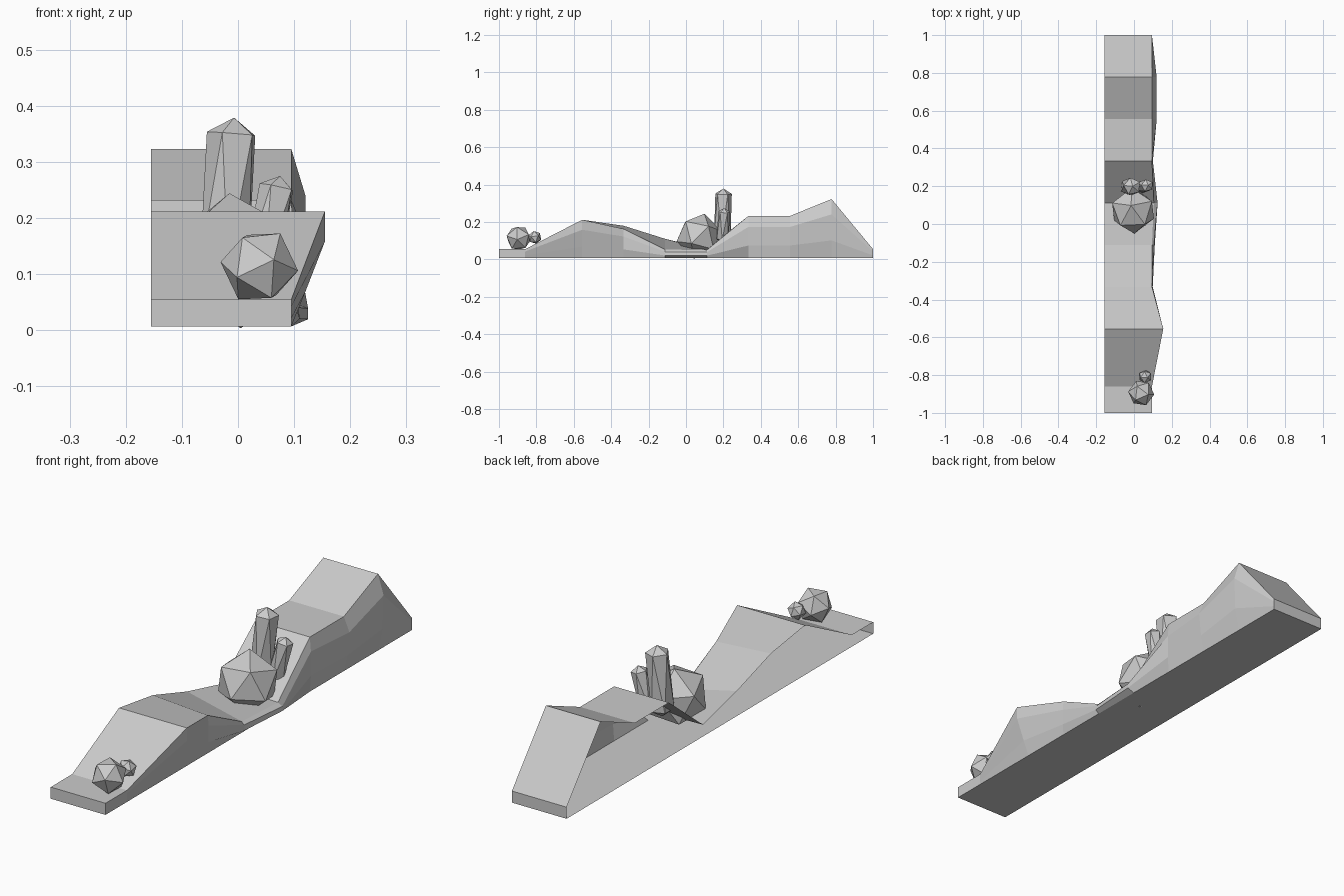
import bpy, bmesh
from math import radians
from mathutils import Matrix, Vector, Euler

if "Cube" in bpy.data.objects:
    bpy.data.objects.remove(bpy.data.objects["Cube"])

LEFT, RIGHT, BASE = -0.155, 0.095, 0.007


def finish(name, bm):
    mesh = bpy.data.meshes.new(name)
    bm.to_mesh(mesh)
    bm.free()
    ob = bpy.data.objects.new(name, mesh)
    bpy.context.collection.objects.link(ob)
    return ob


# Ground strip: each station is y, left top z, right top z,
# and outward bulges of the bank at top, upper, lower rows
stations = [
    (-1.00, 0.055, 0.055, (0, 0, 0)),
    (-0.86, 0.055, 0.055, (0, 0, 0)),
    (-0.555, 0.212, 0.212, (.06, .06, .025)),
    (-0.333, 0.180, 0.163, (0, .004, .004)),
    (-0.111, 0.110, 0.053, (0, .01, .015)),
    (0.111, 0.056, 0.050, (.01, .03, .03)),
    (0.333, 0.232, 0.232, (0, .005, .005)),
    (0.555, 0.232, 0.232, (0, .025, .015)),
    (0.778, 0.323, 0.323, (0, .025, .02)),
    (1.00, 0.055, 0.055, (0, 0, 0)),
]
bm = bmesh.new()
rows = []
for y, zl, zr, bulge in stations:
    pts = [(LEFT, zl)]
    for f, b in zip((1, .74, .3), bulge):
        pts.append((RIGHT + b, BASE + (zr - BASE) * f))
    pts += [(RIGHT, BASE), (LEFT, BASE)]
    rows.append([bm.verts.new((x, y, z)) for x, z in pts])
# top, bank and underside; the left side stays open
for a, b in zip(rows, rows[1:]):
    for i in range(5):
        bm.faces.new((a[i], a[i + 1], b[i + 1], b[i]))
bm.faces.new(rows[0][::-1])
bm.faces.new(rows[-1])
bmesh.ops.recalc_face_normals(bm, faces=bm.faces)
if sum(f.normal.z for f in bm.faces if all(v in (r[0], r[1]) for r in rows[:1] for v in f.verts)) < 0:
    bmesh.ops.reverse_faces(bm, faces=bm.faces)
bm.faces.ensure_lookup_table()
if bm.faces[0].normal.z < 0:
    bmesh.ops.reverse_faces(bm, faces=bm.faces)
finish("ground_strip", bm)


# Boulders: twenty-sided rocks
def rock(name, loc, radius, rot):
    bm = bmesh.new()
    m = Matrix.Translation(loc) @ Euler([radians(a) for a in rot]).to_matrix().to_4x4()
    bmesh.ops.create_icosphere(bm, subdivisions=1, radius=radius, matrix=m)
    finish(name, bm)


rock("large_boulder", (-.005, .07, .124), .124, (-14, 0, 20))
rock("front_boulder", (.038, -.895, .114), .07, (80, 12, 20))
rock("front_pebble", (.06, -.808, .118), .036, (20, 10, 40))


# Crystals: five-sided shards, a rock stretched between base and tip
def crystal(name, base, tip, radius):
    base, tip = Vector(base), Vector(tip)
    axis = tip - base
    bm = bmesh.new()
    bmesh.ops.create_icosphere(bm, subdivisions=1, radius=radius)
    half = axis.length / 2 - radius
    for v in bm.verts:
        v.co.z = v.co.z + half if v.co.z > 0 else v.co.z - half
    rot = axis.to_track_quat('Z', 'Y').to_matrix().to_4x4()
    bm.transform(Matrix.Translation((base + tip) / 2) @ rot)
    finish(name, bm)


crystal("tall_crystal", (-.03, .195, .09), (-.007, .2, .379), .052)
crystal("short_crystal", (.035, .195, .09), (.075, .205, .275), .037)
